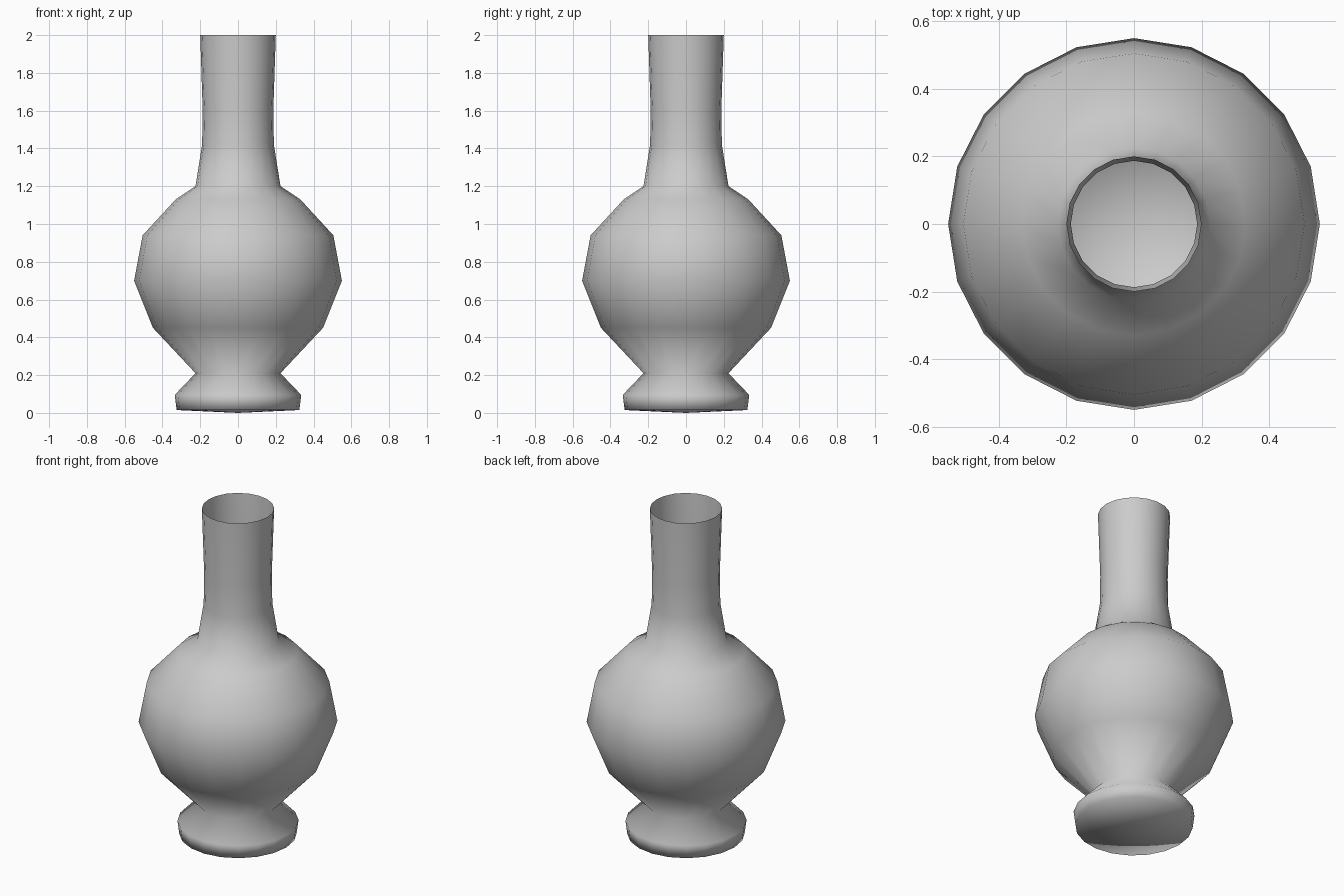
import bpy, bmesh, math

if "Cube" in bpy.data.objects:
    bpy.data.objects.remove(bpy.data.objects["Cube"])

SIDES = 20
# Profile (radius, height) from foot to open mouth
PROFILE = [(0.325, 0.015), (0.335, 0.095), (0.225, 0.21), (0.45, 0.45),
           (0.55, 0.70), (0.505, 0.94), (0.33, 1.13), (0.225, 1.20),
           (0.19, 1.42), (0.187, 1.60), (0.20, 2.0)]

bm = bmesh.new()
rings = [[bm.verts.new((r * math.cos(2 * math.pi * i / SIDES),
                        r * math.sin(2 * math.pi * i / SIDES), z))
          for i in range(SIDES)] for r, z in PROFILE]

# Thin lathed wall
for low, high in zip(rings, rings[1:]):
    for i in range(SIDES):
        j = (i + 1) % SIDES
        bm.faces.new((low[i], low[j], high[j], high[i]))

# Slightly pointed base
base = bm.verts.new((0, 0, 0))
for i in range(SIDES):
    bm.faces.new((base, rings[0][(i + 1) % SIDES], rings[0][i]))

for f in bm.faces:
    f.smooth = True
mesh = bpy.data.meshes.new("vase")
bm.to_mesh(mesh)
bm.free()
bpy.context.collection.objects.link(bpy.data.objects.new("vase", mesh))
